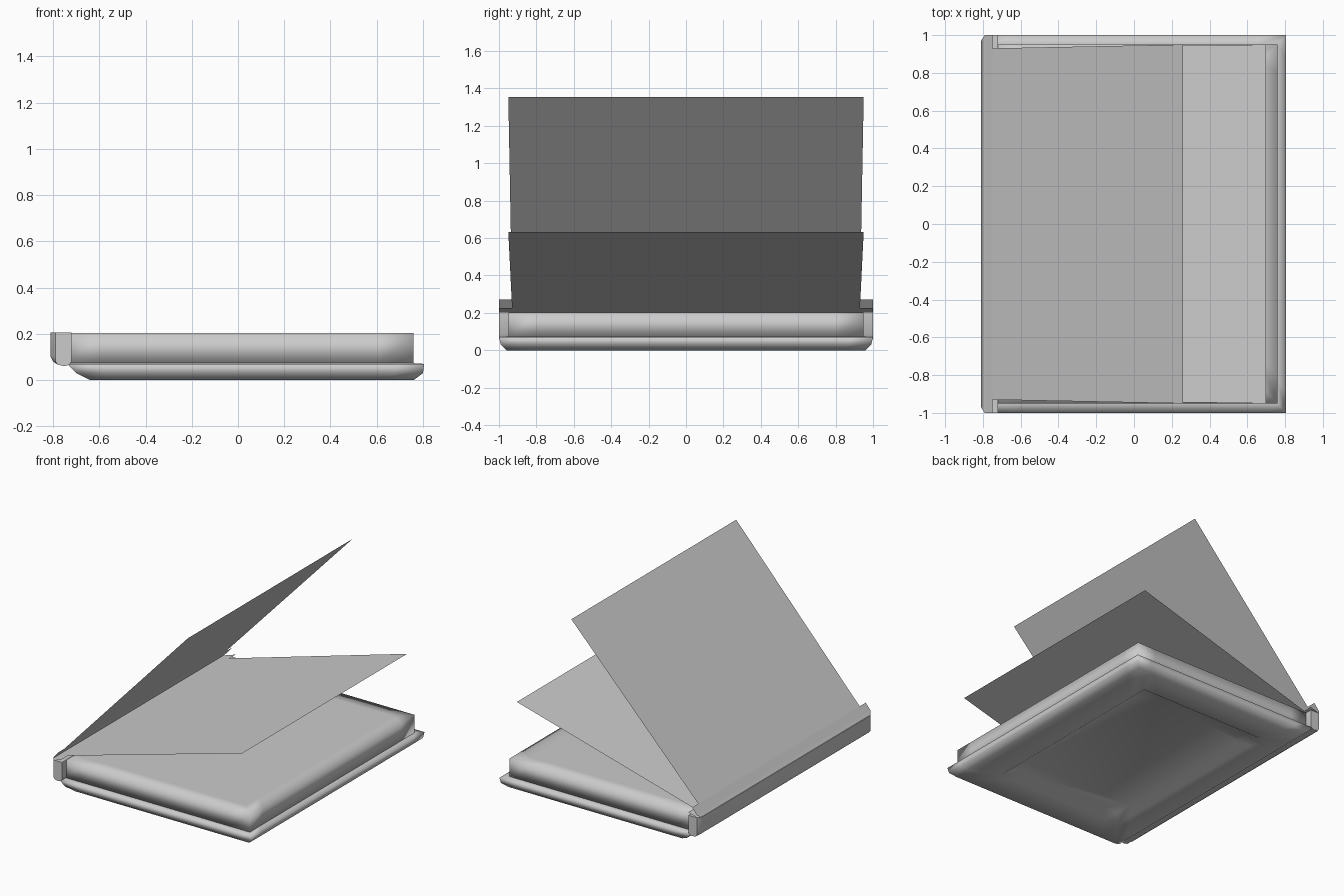
import bpy, bmesh, math

if "Cube" in bpy.data.objects:
    bpy.data.objects.remove(bpy.data.objects["Cube"])

grey = bpy.data.materials.new("plain_grey")
grey.diffuse_color = (0.6, 0.6, 0.6, 1)
grey.use_nodes = True
grey.node_tree.nodes["Principled BSDF"].inputs["Base Color"].default_value = grey.diffuse_color


def finish(bm, name, smooth):
    mesh = bpy.data.meshes.new(name)
    bm.to_mesh(mesh)
    bm.free()
    mesh.materials.append(grey)
    for p in mesh.polygons:
        p.use_smooth = smooth
    ob = bpy.data.objects.new(name, mesh)
    bpy.context.collection.objects.link(ob)
    return ob


def loft(name, rings, d):
    """Stack rectangular rings (x0, x1, half_y, z), with extra loops d from each corner."""
    bm = bmesh.new()
    loops = []
    for x0, x1, h, z in rings:
        pts = [(x0, -h), (x0 + d, -h), (x1 - d, -h), (x1, -h), (x1, -h + d), (x1, h - d),
               (x1, h), (x1 - d, h), (x0 + d, h), (x0, h), (x0, h - d), (x0, -h + d)]
        loops.append([bm.verts.new((x, y, z)) for x, y in pts])
    n = len(loops[0])
    for a, b in zip(loops, loops[1:]):
        for i in range(n):
            j = (i + 1) % n
            bm.faces.new((a[i], a[j], b[j], b[i]))
    bm.faces.new(loops[0][::-1])
    bm.faces.new(loops[-1])
    bmesh.ops.recalc_face_normals(bm, faces=bm.faces)
    return finish(bm, name, True)


def sheet(name, flap, end):
    """Single flat leaf hinged on the spine, with a wide flap beside the hinge."""
    hinge = (-0.81, 0.2)
    half = [(hinge, 0.97), ((-0.79, 0.2 + 0.02 * (end[1] - 0.2) / (end[0] + 0.81)), 1.0),
            (flap, 1.0), (flap, 0.93), (end, 0.95)]
    bm = bmesh.new()
    near = [bm.verts.new((p[0], -y, p[1])) for p, y in half]
    far = [bm.verts.new((p[0], y, p[1])) for p, y in half]
    for i in (0, 1, 3):
        k = i + 1 if i != 3 else 4
        bm.faces.new((near[i], near[k], far[k], far[i]))
    return finish(bm, name, False)


# Bottom cover with a sunken panel underneath
loft("bottom_cover", [
    (-0.43, 0.48, 0.69, 0.045), (-0.49, 0.54, 0.75, 0.005), (-0.64, 0.76, 0.96, 0.0),
    (-0.70, 0.80, 0.99, 0.03), (-0.74, 0.805, 1.0, 0.07), (-0.72, 0.76, 0.95, 0.073)], 0.12)

# Page block
loft("page_block", [
    (-0.74, 0.76, 0.95, 0.07), (-0.74, 0.76, 0.95, 0.203), (-0.64, 0.66, 0.85, 0.203)], 0.15)

# Spine: rounded profile swept along y, narrower at both ends
profile = [(-0.81, 0.205), (-0.81, 0.1), (-0.80, 0.08), (-0.78, 0.067), (-0.75, 0.06),
           (-0.73, 0.066), (-0.72, 0.08), (-0.72, 0.205)]
bm = bmesh.new()
rows = []
for y, cut in ((-1, 0.02), (-0.97, 0), (0.97, 0), (1, 0.02)):
    rows.append([bm.verts.new((max(x, -0.81 + cut), y, z)) for x, z in profile])
n = len(profile)
for a, b in zip(rows, rows[1:]):
    for i in range(n):
        bm.faces.new((a[i], a[(i + 1) % n], b[(i + 1) % n], b[i]))
bm.faces.new(rows[0])
bm.faces.new(rows[-1])
bmesh.ops.recalc_face_normals(bm, faces=bm.faces)
spine = finish(bm, "spine", True)
bpy.context.view_layer.objects.active = spine
spine.select_set(True)
bpy.ops.object.shade_smooth_by_angle(angle=math.radians(50))

# Two raised leaves
sheet("upper_leaf", (-0.75, 0.27), (0.26, 1.353))
sheet("lower_leaf", (-0.72, 0.227), (0.70, 0.632))
